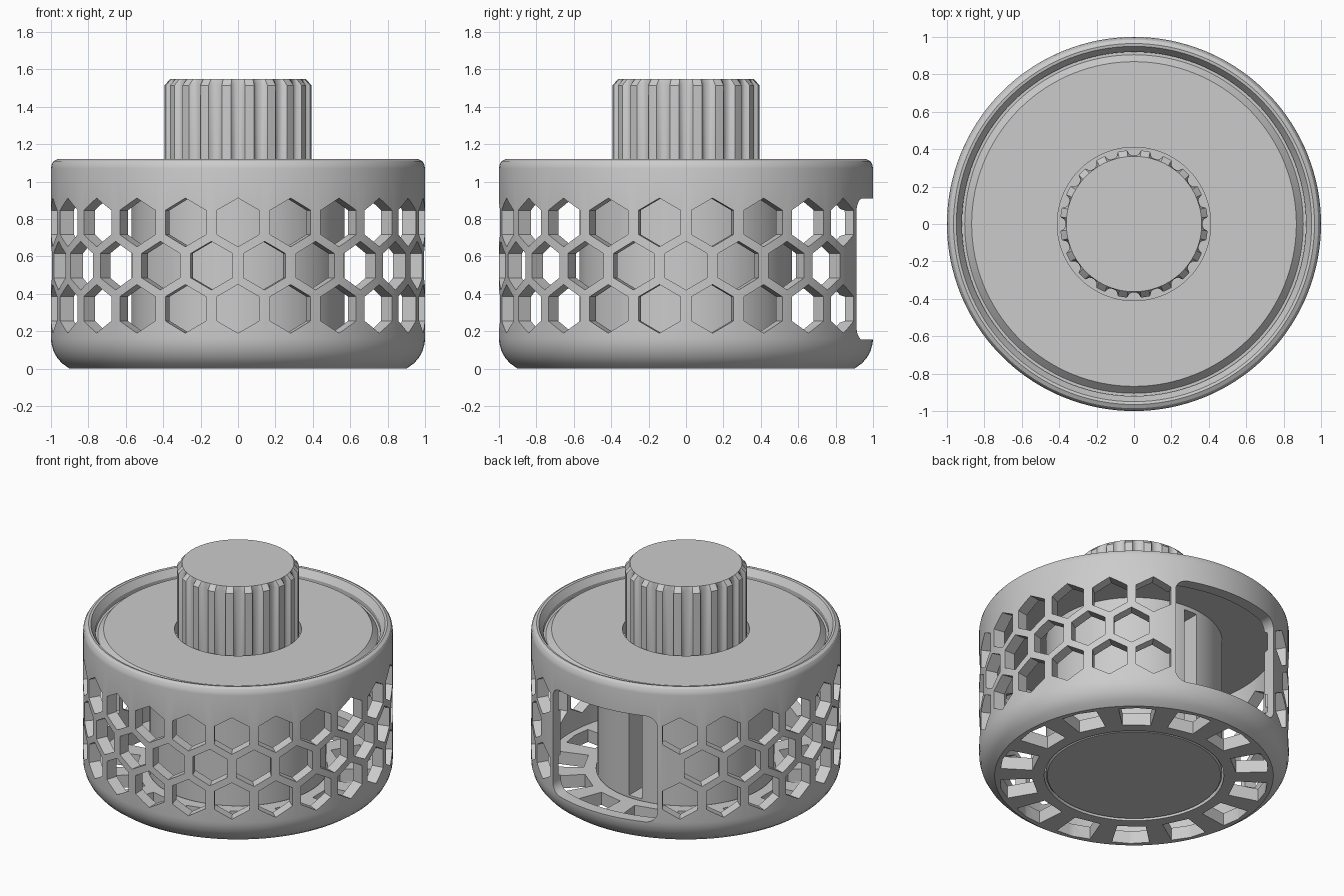
import bpy, bmesh
from math import sin, cos, pi, radians, sqrt
from mathutils import Matrix, Vector

if "Cube" in bpy.data.objects:
    bpy.data.objects.remove(bpy.data.objects["Cube"])


def finish(name, bm):
    bmesh.ops.recalc_face_normals(bm, faces=bm.faces)
    me = bpy.data.meshes.new(name)
    bm.to_mesh(me)
    bm.free()
    ob = bpy.data.objects.new(name, me)
    bpy.context.collection.objects.link(ob)
    return ob


def bridge(bm, rings, closed=False):
    n = len(rings[0])
    for i in range(len(rings) if closed else len(rings) - 1):
        a, b = rings[i], rings[(i + 1) % len(rings)]
        for j in range(n):
            k = (j + 1) % n
            bm.faces.new((a[j], a[k], b[k], b[j]))


def lathe(name, profile, closed=True, seg=132):
    """Spin (radius, z) points; an open profile gets flat end caps."""
    bm = bmesh.new()
    rings = [[bm.verts.new((r * cos(2 * pi * j / seg), r * sin(2 * pi * j / seg), z))
              for j in range(seg)] for r, z in profile]
    bridge(bm, rings, closed)
    if not closed:
        bm.faces.new(rings[0])
        bm.faces.new(rings[-1])
    return finish(name, bm)


def prism(bm, outline, offset):
    """Extrude a planar outline by an offset vector."""
    a = [bm.verts.new(p) for p in outline]
    b = [bm.verts.new(Vector(p) + Vector(offset)) for p in outline]
    bridge(bm, [a, b])
    bm.faces.new(a)
    bm.faces.new(b)


def cut(target, bm):
    tool = finish("cutter", bm)
    tool.hide_render = True
    mod = target.modifiers.new("cut", 'BOOLEAN')
    mod.operation, mod.solver, mod.object = 'DIFFERENCE', 'EXACT', tool
    bpy.context.view_layer.objects.active = target
    bpy.ops.object.modifier_apply(modifier=mod.name)
    bpy.data.objects.remove(tool)


def smooth(ob, angle=30):
    bpy.ops.object.select_all(action='DESELECT')
    ob.select_set(True)
    bpy.context.view_layer.objects.active = ob
    bpy.ops.object.shade_smooth_by_angle(angle=radians(angle))


# Drum shell with floor ring and rounded rims
shell = lathe("drum_shell", [
    (.58, 0), (.9, 0), (.94, .028), (.967, .058), (.987, .095), (.998, .135),
    (1, .165), (1, 1.07), (.996, 1.092), (.985, 1.11), (.965, 1.12), (.95, 1.117),
    (.92, 1.07), (.92, .09), (.58, .09)])

# Honeycomb holes: 22 around, three staggered rows, none near the back window
bm = bmesh.new()
R, step = .13, 2 * pi / 22
for row, z in enumerate((.32, .551, .782)):
    for k in range(22):
        a = (k + .5 * (row % 2)) * step            # measured from the front
        if abs(a - pi) < 1.7 * step:
            continue
        rot = Matrix.Rotation(a, 3, 'Z')
        pts = [rot @ Vector((R * sin(i * pi / 3), -.84, z + R * cos(i * pi / 3)))
               for i in range(6)]
        prism(bm, pts, rot @ Vector((0, -.3, 0)))
cut(shell, bm)

# Back window with rounded corners
bm = bmesh.new()
w, z0, z1, r = .412, .155, .91, .075
pts = []
for cx, cz, start in ((w - r, z1 - r, 0), (r - w, z1 - r, 90),
                      (r - w, z0 + r, 180), (w - r, z0 + r, 270)):
    for i in range(7):
        t = radians(start + 15 * i)
        pts.append((cx + r * cos(t), .65, cz + r * sin(t)))
prism(bm, pts, (0, .6, 0))
cut(shell, bm)

# Wedge slots in the floor
bm = bmesh.new()
for k in range(14):
    a, h = 2 * pi * k / 14, radians(8)
    pts = [(rr * cos(a + t), rr * sin(a + t), -.1)
           for rr, t in ((.66, -h), (.865, -h), (.875, 0), (.865, h), (.66, h))]
    prism(bm, pts, (0, 0, .3))
cut(shell, bm)
smooth(shell)

# Lid ring with a chamfered edge and a hole for the knob
smooth(lathe("lid", [(.41, 1.0), (.922, 1.0), (.922, 1.04), (.905, 1.04),
                     (.868, 1.08), (.41, 1.08)]))

# Spool core with a vertical slot facing the window
spool = lathe("spool_core", [(.56, .004), (.57, .014), (.57, 1.0)], closed=False)
bm = bmesh.new()
prism(bm, [(-.05, .42, .1), (.05, .42, .1), (.05, .42, .97), (-.05, .42, .97)], (0, .3, 0))
cut(spool, bm)
smooth(spool)

# Fluted knob with a chamfered top
bm = bmesh.new()
flutes, half = 20, radians(5.4)
section = []
for k in range(flutes):
    a = 2 * pi * k / flutes
    for i in range(-3, 4):
        t = i / 3
        section.append((a + t * half, .395 - .03 * sqrt(max(0, 1 - t * t))))
    section.append((a + pi / flutes, .395))
rings = [[bm.verts.new((min(rr, lim) * cos(a), min(rr, lim) * sin(a), z))
          for a, rr in section]
         for lim, z in ((1, .99), (1, 1.515), (.362, 1.55))]
bridge(bm, rings)
bm.faces.new(rings[0])
bm.faces.new(rings[-1])
smooth(finish("fluted_knob", bm), 35)
